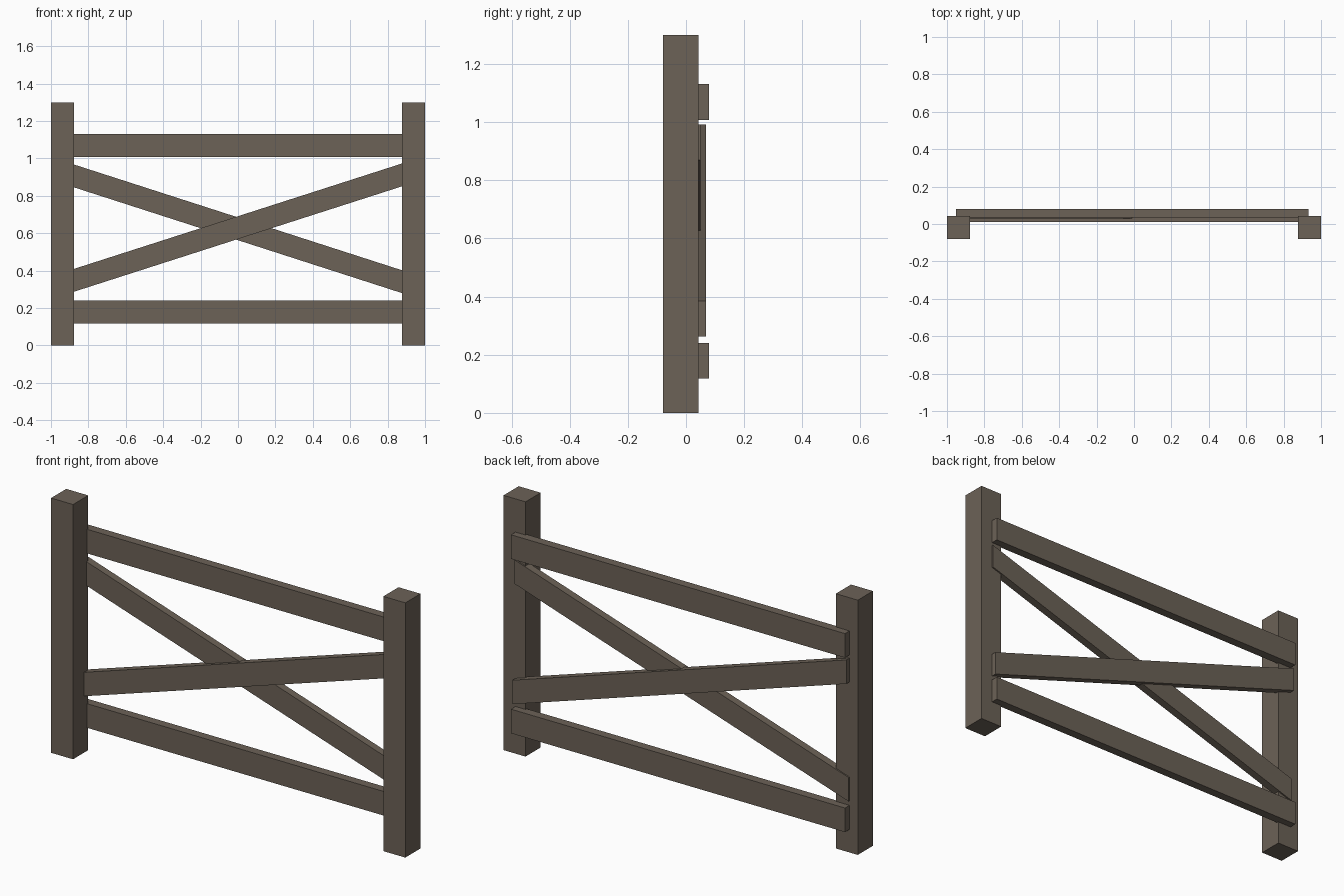
import bpy, bmesh

if "Cube" in bpy.data.objects:
    bpy.data.objects.remove(bpy.data.objects["Cube"])

wood = bpy.data.materials.new("weathered_wood")
wood.diffuse_color = (0.15, 0.122, 0.095, 1)
wood.use_nodes = True
wood.node_tree.nodes["Principled BSDF"].inputs["Base Color"].default_value = wood.diffuse_color


def beam(name, x0, x1, y0, y1, z_left, z_right, height):
    """Beam with vertical end cuts; z_left / z_right are centre heights at its ends."""
    bm = bmesh.new()
    bmesh.ops.create_cube(bm, size=1)
    for v in bm.verts:
        left = v.co.x < 0
        z = (z_left if left else z_right) + v.co.z * height
        v.co = (x0 if left else x1, y0 if v.co.y < 0 else y1, z)
    me = bpy.data.meshes.new(name)
    bm.to_mesh(me)
    bm.free()
    me.materials.append(wood)
    ob = bpy.data.objects.new(name, me)
    bpy.context.collection.objects.link(ob)
    return ob


# Square posts
for side, x in (("left", -0.938), ("right", 0.938)):
    beam(side + "_post", x - 0.062, x + 0.062, -0.079, 0.043, 0.65, 0.65, 1.3)

# Horizontal rails fixed to the back of the posts
L, R = -0.953, 0.933
for name, z in (("bottom_rail", 0.179), ("top_rail", 1.069)):
    beam(name, L, R, 0.034, 0.079, z, z, 0.123)

# Crossed braces, the falling one behind the rising one
beam("rising_brace", L, R, 0.010, 0.050, 0.324, 0.930, 0.122)
beam("falling_brace", L, R, 0.029, 0.068, 0.931, 0.323, 0.122)
